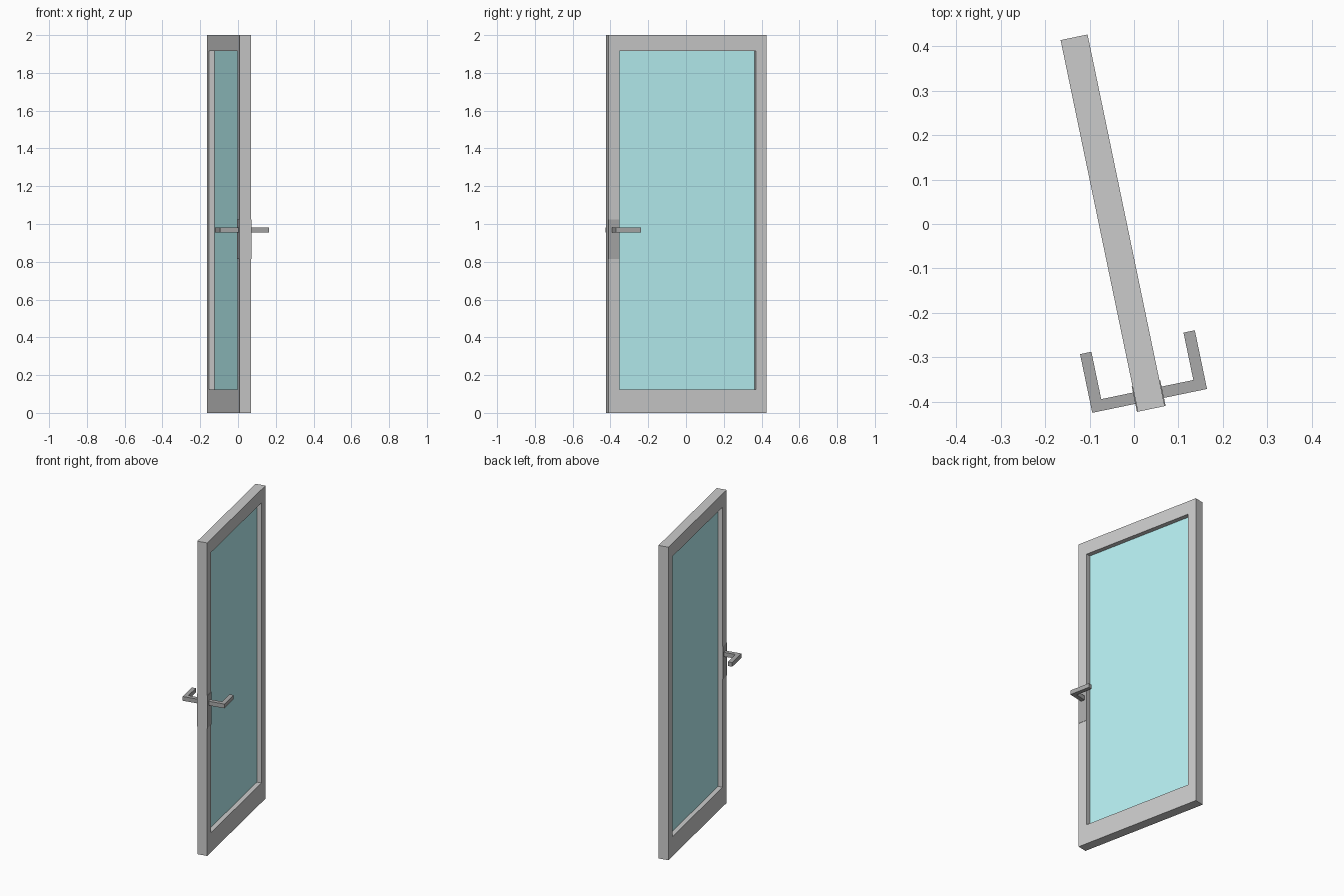
import bpy, bmesh
from math import radians
from mathutils import Matrix

if "Cube" in bpy.data.objects:
    bpy.data.objects.remove(bpy.data.objects["Cube"])

# Door leaf is built in local space (x = thickness, y = width, z = up), then swung open
SWING = Matrix.Translation((-0.048, 0.002, 0)) @ Matrix.Rotation(radians(11.74), 4, 'Z')
HALF_W, HALF_T, OPEN_W = 0.4275, 0.031, 0.369
OPEN_LO, OPEN_HI = 0.125, 1.915


def material(name, rgb):
    m = bpy.data.materials.new(name)
    m.diffuse_color = (*rgb, 1)
    m.use_nodes = True
    m.node_tree.nodes["Principled BSDF"].inputs["Base Color"].default_value = m.diffuse_color
    return m


def finish(name, bm, mat, mirror=False):
    bmesh.ops.recalc_face_normals(bm, faces=bm.faces)
    me = bpy.data.meshes.new(name)
    bm.to_mesh(me)
    bm.free()
    me.materials.append(mat)
    ob = bpy.data.objects.new(name, me)
    bpy.context.collection.objects.link(ob)
    ob.matrix_world = SWING
    if mirror:
        mod = ob.modifiers.new("both_sides", 'MIRROR')
        mod.use_axis = (True, False, False)
        mod.use_mirror_merge = False
    return ob


def box(name, x, y, z, mat, mirror=False):
    bm = bmesh.new()
    bmesh.ops.create_cube(bm, size=1)
    for v in bm.verts:
        v.co = [(lo + hi) / 2 + c * (hi - lo) for c, (lo, hi) in zip(v.co, (x, y, z))]
    return finish(name, bm, mat, mirror)


def extrude(bm, faces, vec):
    geo = bmesh.ops.extrude_face_region(bm, geom=faces)["geom"]
    bmesh.ops.translate(bm, vec=vec, verts=[g for g in geo if isinstance(g, bmesh.types.BMVert)])


grey = material("frame_grey", (0.55, 0.55, 0.55))
dark = material("handle_grey", (0.4, 0.4, 0.4))
cyan = material("glass_cyan", (0.48, 0.88, 0.9))

# Frame: a rectangular ring pushed through the door thickness
bm = bmesh.new()
outer, inner = [
    [bm.verts.new((-HALF_T, y, z)) for y, z in ((-w, lo), (w, lo), (w, hi), (-w, hi))]
    for w, lo, hi in ((HALF_W, 0, 2), (OPEN_W, OPEN_LO, OPEN_HI))]
ring = [bm.faces.new((outer[i], outer[(i + 1) % 4], inner[(i + 1) % 4], inner[i])) for i in range(4)]
extrude(bm, ring, (2 * HALF_T, 0, 0))
finish("door_frame", bm, grey)

# Glass pane in the middle of the frame depth
box("glass_pane", (-0.002, 0.002), (-OPEN_W, OPEN_W), (OPEN_LO, OPEN_HI), cyan)

# Lock plates on both faces
box("lock_plate", (HALF_T, HALF_T + 0.002), (-HALF_W, -OPEN_W), (0.815, 1.025), dark, True)

# L-shaped lever handles on both faces
bm = bmesh.new()
profile = ((HALF_T, -0.409), (0.132, -0.409), (0.132, -0.274),
           (0.106, -0.274), (0.106, -0.383), (HALF_T, -0.383))
face = bm.faces.new([bm.verts.new((x, y, 0.954)) for x, y in profile])
extrude(bm, [face], (0, 0, 0.027))
finish("lever_handle", bm, dark, True)
